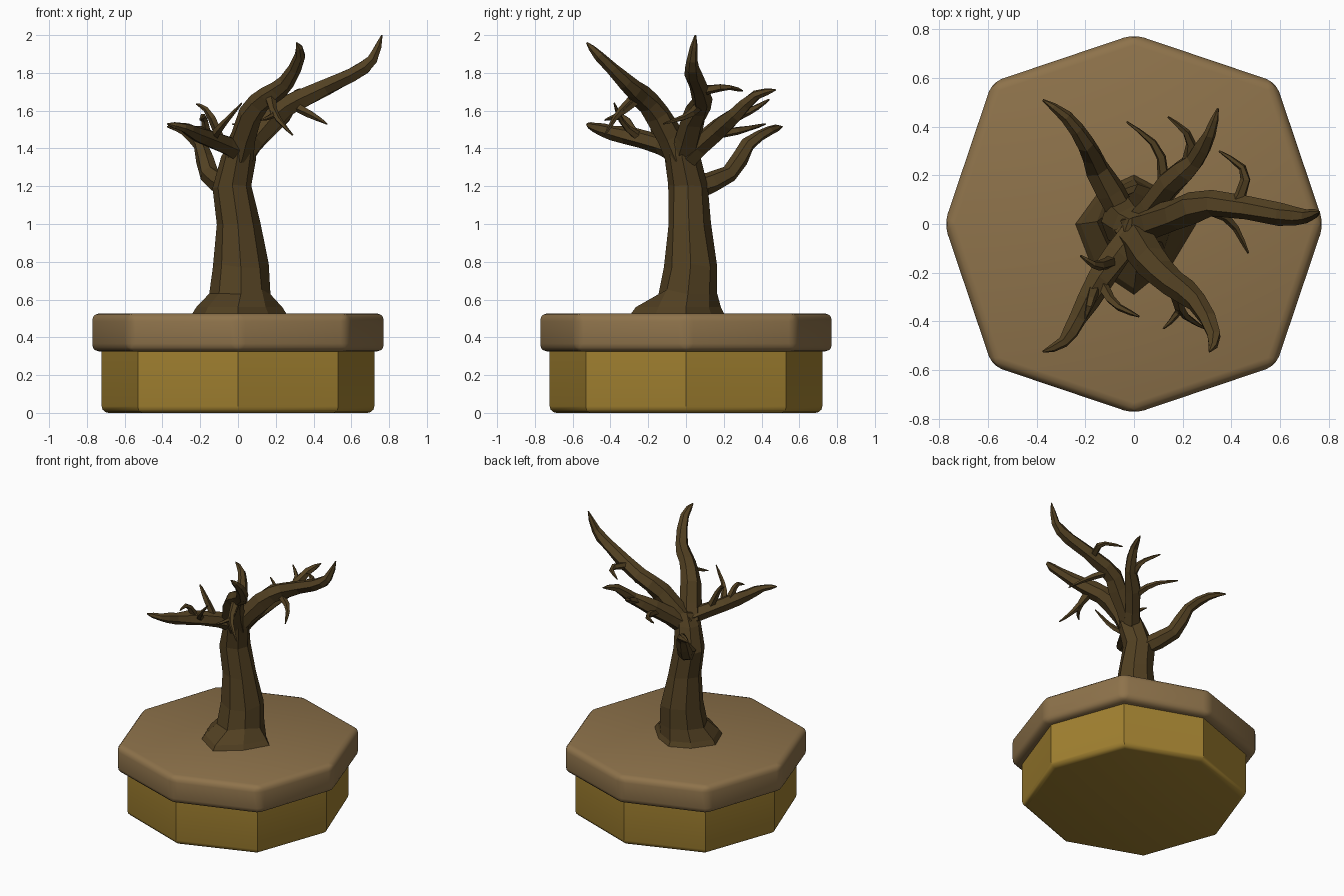
import bpy, bmesh, math, random
from mathutils import Vector

if "Cube" in bpy.data.objects:
    bpy.data.objects.remove(bpy.data.objects["Cube"])

random.seed(4)


def material(name, col):
    m = bpy.data.materials.new(name)
    m.diffuse_color = (*col, 1)
    m.use_nodes = True
    m.node_tree.nodes["Principled BSDF"].inputs["Base Color"].default_value = m.diffuse_color
    return m


BARK = material("bark", (0.085, 0.052, 0.016))
GOLD = material("gold", (0.36, 0.22, 0.03))
TAN = material("tan", (0.27, 0.17, 0.07))


def finish(bm, name, mat):
    bmesh.ops.recalc_face_normals(bm, faces=bm.faces)
    me = bpy.data.meshes.new(name)
    bm.to_mesh(me)
    bm.free()
    me.materials.append(mat)
    ob = bpy.data.objects.new(name, me)
    bpy.context.collection.objects.link(ob)
    return ob


def skin(bm, rings):
    """Bridge rings of points into a closed tube."""
    vs = [[bm.verts.new(p) for p in r] for r in rings]
    n = len(vs[0])
    for a, b in zip(vs, vs[1:]):
        for i in range(n):
            j = (i + 1) % n
            bm.faces.new((a[i], a[j], b[j], b[i]))
    bm.faces.new(vs[0][::-1])
    bm.faces.new(vs[-1])


def octagon(name, mat, axis_r, diag_r, z0, z1, bevel, only_bottom):
    """Octagonal block, corners on the axes and slightly wider diagonals."""
    bm = bmesh.new()
    corners = [((axis_r, diag_r)[i % 2], i * math.pi / 4) for i in range(8)]
    skin(bm, [[(r * math.cos(a), r * math.sin(a), z) for r, a in corners]
              for z in (z0, z1)])
    edges = [e for e in bm.edges
             if not only_bottom or all(v.co.z < z0 + 1e-4 for v in e.verts)]
    bmesh.ops.bevel(bm, geom=edges, offset=bevel, segments=3, profile=0.5,
                    affect='EDGES', clamp_overlap=True)
    ob = finish(bm, name, mat)
    bpy.ops.object.select_all(action='DESELECT')
    ob.select_set(True)
    bpy.context.view_layer.objects.active = ob
    bpy.ops.object.shade_smooth_by_angle(angle=math.radians(32))


def spline(pts, t):
    """Point on a Catmull-Rom curve, t from 0 to 1."""
    n = len(pts) - 1
    i = min(int(t * n), n - 1)
    u = t * n - i
    a, b, c, d = (Vector(pts[min(max(k, 0), n)]) for k in range(i - 1, i + 3))
    return 0.5 * (2 * b + (c - a) * u + (2 * a - 5 * b + 4 * c - d) * u ** 2
                  + (3 * b - a - 3 * c + d) * u ** 3)


def tube(bm, ctrl, radius, sides, steps, taper):
    """Rough faceted limb that thins to a point along the control points."""
    pts = [spline(ctrl, i / steps) for i in range(steps + 1)]
    normal = (pts[1] - pts[0]).orthogonal()
    rings = []
    for i, p in enumerate(pts):
        t = (pts[min(i + 1, steps)] - pts[max(i - 1, 0)]).normalized()
        normal = (normal - t * normal.dot(t)).normalized()
        side = t.cross(normal)
        r = radius * (1 - i / steps) ** taper + 0.004
        ring = []
        for k in range(sides):
            a = 2 * math.pi * k / sides
            q = r * random.uniform(0.87, 1.13)
            ring.append(p + (normal * math.cos(a) + side * math.sin(a)) * q)
        rings.append(ring)
    skin(bm, rings)


def branch(name, radius, ctrl, *twigs):
    """Main limb plus twigs: (start along limb, tip, sideways bend, upward bend)."""
    bm = bmesh.new()
    tube(bm, ctrl, radius, 6, 2 * (len(ctrl) - 1), 0.7)
    for t, tip, bend, lift in twigs:
        start, tip = spline(ctrl, t), Vector(tip)
        d = tip - start
        mid = (start + tip) / 2 + Vector((d.y, -d.x, 0)).normalized() * bend
        mid.z += lift
        tube(bm, [start, mid, tip], 0.026, 5, 5, 0.9)
    finish(bm, name, BARK)


# Planter base and overhanging slab
octagon("planter_base", GOLD, 0.722, 0.75, 0.0, 0.34, 0.035, True)
octagon("planter_slab", TAN, 0.78, 0.825, 0.325, 0.527, 0.042, False)

# Trunk with flared, uneven roots
flare = [0.26, 0.19, 0.205, 0.2, 0.245, 0.25, 0.295, 0.23]
rings = [[(r * s * math.cos(k * math.pi / 4), r * s * math.sin(k * math.pi / 4), z)
          for k, r in enumerate(flare)] for s, z in ((1, 0.52), (0.9, 0.56))]
for cx, cy, z, r in [(0.015, 0.01, 0.64, 0.162), (0.015, 0.025, 0.78, 0.142),
                     (0, 0.015, 1, 0.112), (-0.03, 0.01, 1.2, 0.106),
                     (0, -0.02, 1.36, 0.092), (0.03, -0.03, 1.44, 0.07)]:
    ring = []
    for k in range(8):
        a = k * math.pi / 4
        q = r * random.uniform(0.94, 1.06)
        ring.append((cx + q * math.cos(a), cy + q * math.sin(a),
                     z + random.uniform(-0.015, 0.015)))
    rings.append(ring)
bm = bmesh.new()
skin(bm, rings)
finish(bm, "trunk", BARK)

# Branches with their curling twigs
branch("branch_right", 0.075,
       [(0.01, -0.02, 1.36), (0.17, 0.04, 1.56), (0.32, 0.085, 1.66),
        (0.6, 0.04, 1.79), (0.71, 0.035, 1.87), (0.762, 0.05, 2)],
       (0.47, (0.35, 0.3, 1.705), 0.08, 0.02),
       (0.35, (0.47, -0.12, 1.53), -0.04, -0.01))
branch("branch_front_right", 0.075,
       [(0, -0.04, 1.36), (0.07, -0.15, 1.58), (0.16, -0.24, 1.68),
        (0.26, -0.32, 1.75), (0.33, -0.46, 1.89), (0.31, -0.525, 1.96)],
       (0.42, (0.29, -0.43, 1.47), 0.04, 0),
       (0.4, (0.12, -0.43, 1.55), -0.05, -0.03))
branch("branch_back_right", 0.062,
       [(0.01, -0.01, 1.34), (0.15, 0.17, 1.5), (0.25, 0.26, 1.58),
        (0.31, 0.37, 1.68), (0.345, 0.475, 1.71)],
       (0.42, (0.14, 0.44, 1.66), 0.05, 0),
       (0.2, (-0.03, 0.42, 1.53), 0.06, 0))
branch("branch_back_left", 0.057,
       [(-0.05, 0.05, 1.19), (-0.15, 0.23, 1.265), (-0.2, 0.33, 1.42),
        (-0.28, 0.44, 1.495), (-0.375, 0.51, 1.515)])
branch("branch_front_left", 0.058,
       [(0, -0.05, 1.39), (-0.14, -0.23, 1.45), (-0.23, -0.39, 1.485),
        (-0.29, -0.485, 1.51), (-0.375, -0.525, 1.53)],
       (0.25, (0.02, -0.38, 1.64), 0.03, -0.02),
       (0.15, (-0.22, -0.13, 1.635), -0.03, 0.06),
       (0.3, (-0.2, -0.39, 1.55), 0, 0.06))
